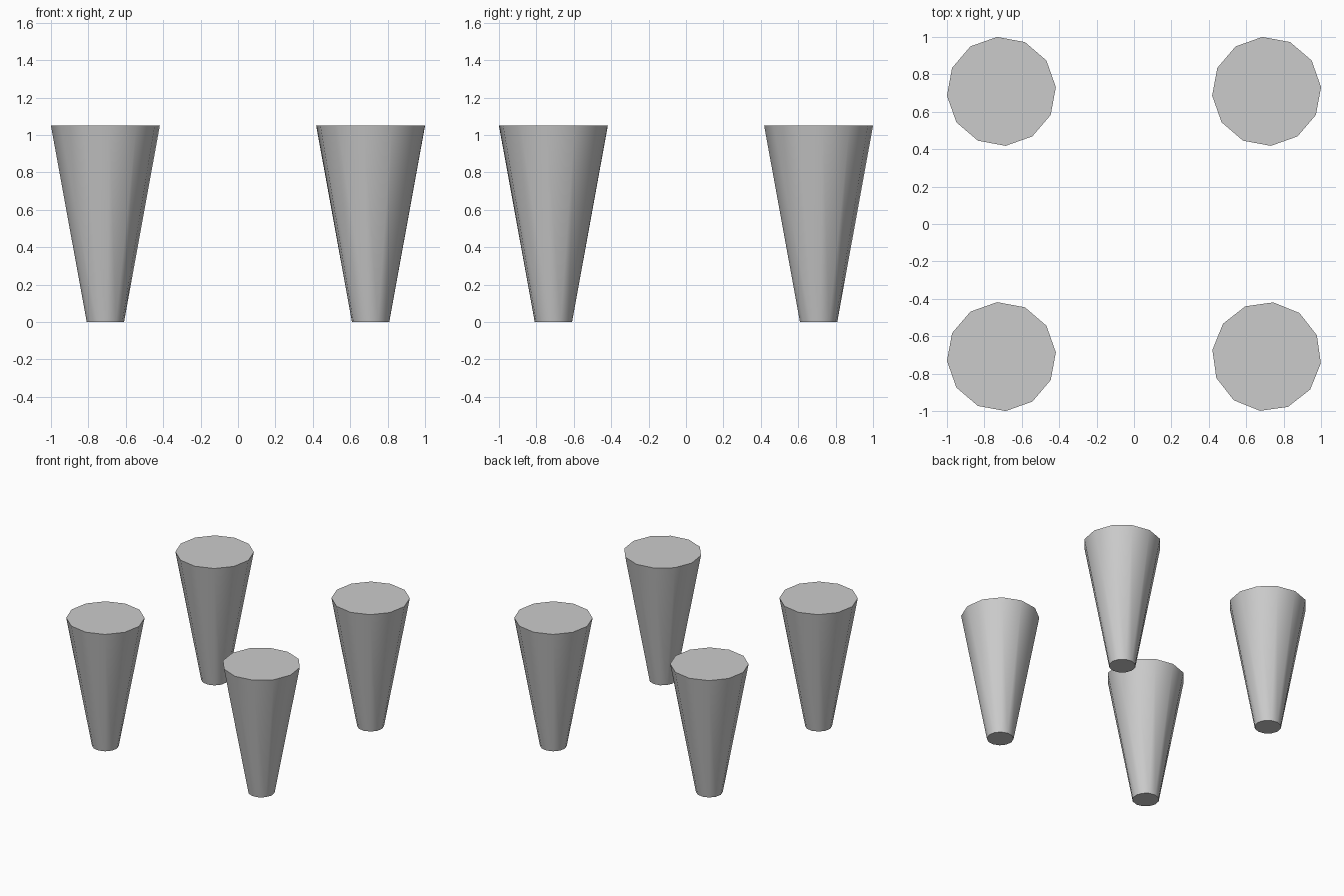
import bpy
from math import radians

if "Cube" in bpy.data.objects:
    bpy.data.objects.remove(bpy.data.objects["Cube"])

HEIGHT = 1.05
R_TOP, R_BOTTOM = 0.292, 0.1
OFFSET = 0.709


def tapered_leg(name, x, y, turn):
    # 12-sided capped cone; its first vertex points along +y or +x by multiples of 30 degrees
    bpy.ops.mesh.primitive_cone_add(
        vertices=12, radius1=R_BOTTOM, radius2=R_TOP, depth=HEIGHT,
        location=(x, y, HEIGHT / 2), rotation=(0, 0, radians(turn)))
    leg = bpy.context.object
    leg.name = name
    # Soft sides, crisp cap edges
    bpy.ops.object.shade_smooth_by_angle(angle=radians(40))


# Four legs, one per corner, with slightly different turn
tapered_leg("front_left_leg", -OFFSET, -OFFSET, 4.5)
tapered_leg("front_right_leg", OFFSET, -OFFSET, -7)
tapered_leg("back_left_leg", -OFFSET, OFFSET, 4.5)
tapered_leg("back_right_leg", OFFSET, OFFSET, 4.5)
